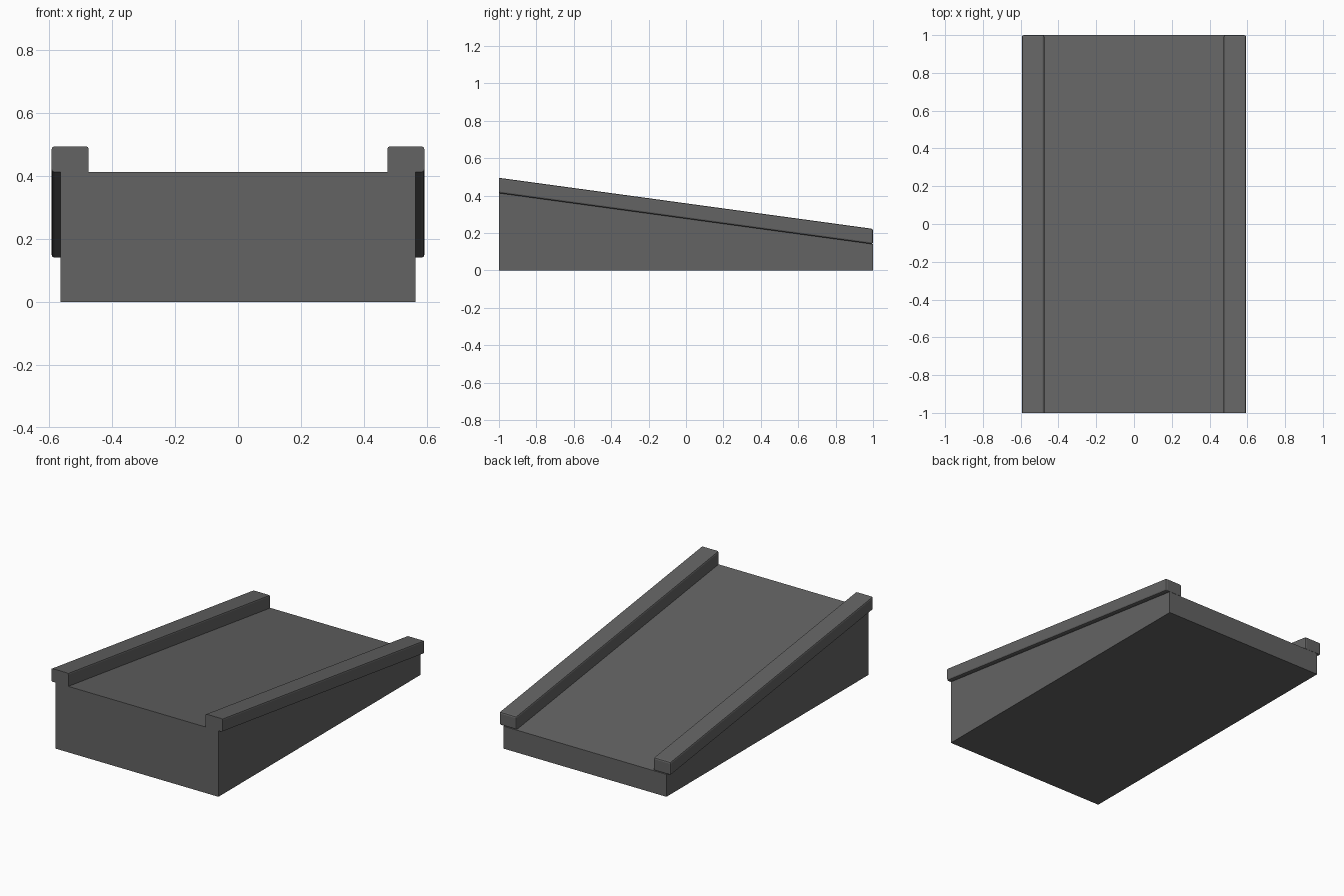
import bpy, bmesh

if "Cube" in bpy.data.objects:
    bpy.data.objects.remove(bpy.data.objects["Cube"])

FRONT, BACK = -1.0, 1.0
DECK_F, DECK_B = 0.413, 0.14      # deck height at the front and back
RAIL_H = 0.082

grey = bpy.data.materials.new("dark_grey")
grey.diffuse_color = (0.125, 0.125, 0.125, 1)
grey.use_nodes = True
grey.node_tree.nodes["Principled BSDF"].inputs["Base Color"].default_value = grey.diffuse_color


def prism(name, x0, x1, side):
    """Extrude a side outline of (y, z) points from x0 to x1."""
    bm = bmesh.new()
    a = [bm.verts.new((x0, y, z)) for y, z in side]
    b = [bm.verts.new((x1, y, z)) for y, z in side]
    bm.faces.new(a)
    bm.faces.new(b[::-1])
    for i in range(len(side)):
        j = (i + 1) % len(side)
        bm.faces.new((a[i], b[i], b[j], a[j]))
    bmesh.ops.recalc_face_normals(bm, faces=bm.faces[:])
    return bm


def finish(bm, name):
    me = bpy.data.meshes.new(name)
    bm.to_mesh(me)
    bm.free()
    me.materials.append(grey)
    ob = bpy.data.objects.new(name, me)
    bpy.context.collection.objects.link(ob)
    return ob


# Wedge body whose upper face is the sloping deck
finish(prism("body", -0.565, 0.565,
             [(FRONT, 0), (BACK, 0), (BACK, DECK_B), (FRONT, DECK_F)]), "ramp_body")

# Side rails overhanging the body, with softened edges except at the deck and front
for name, s in (("left_rail", -1), ("right_rail", 1)):
    inner, outer = s * 0.475, s * 0.593
    bm = prism(name, inner, outer,
               [(FRONT, DECK_F), (BACK, DECK_B),
                (BACK, DECK_B + RAIL_H), (FRONT, DECK_F + RAIL_H)])

    def soft(e):
        p, q = e.verts
        at_front = p.co.y < -0.99 and q.co.y < -0.99
        at_inner = abs(p.co.x) < 0.5 and abs(q.co.x) < 0.5
        low = all(v.co.z < (DECK_F if v.co.y < 0 else DECK_B) + 0.01 for v in e.verts)
        return not at_front and not (at_inner and low)

    bmesh.ops.bevel(bm, geom=[e for e in bm.edges if soft(e)], offset=0.009,
                    segments=2, profile=0.5, affect='EDGES')
    finish(bm, name)
